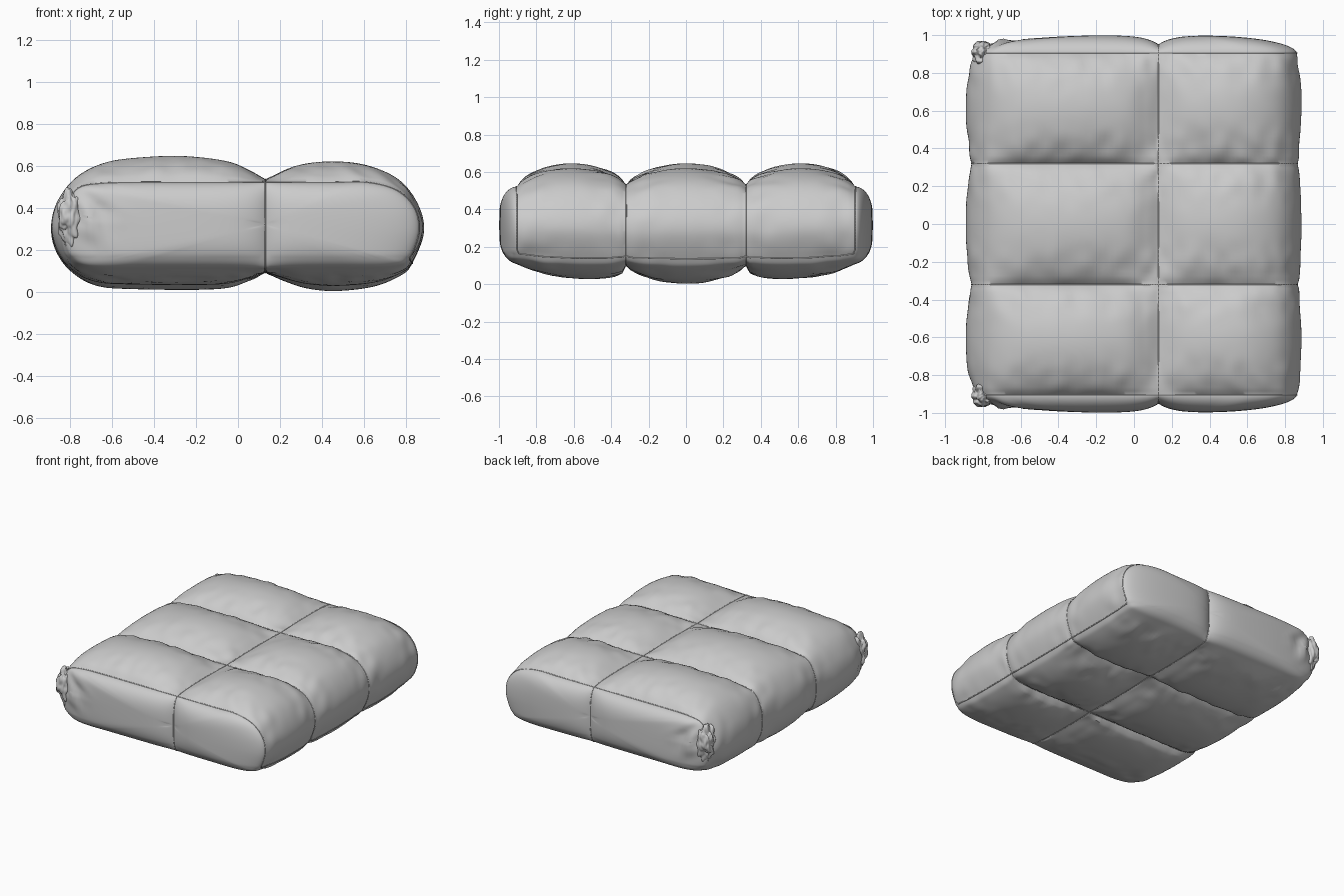
import bpy, bmesh, math
from mathutils import Vector, noise

if "Cube" in bpy.data.objects:
    bpy.data.objects.remove(bpy.data.objects["Cube"])

SX = 0.13          # lengthwise seam plane
N = 8              # samples per profile span
M = 28             # samples per cushion cell

# Profile rows: puffed x, z / stitched-seam x, z
LEFT = [(.13, .535, .13, .53), (.06, .575, .05, .53), (-.05, .62, -.08, .53),
        (-.25, .645, -.3, .53), (-.45, .64, -.5, .53), (-.63, .615, -.68, .525),
        (-.77, .545, -.79, .5), (-.86, .43, -.845, .41), (-.89, .31, -.86, .31),
        (-.87, .2, -.845, .2), (-.8, .1, -.79, .125), (-.68, .03, -.68, .1),
        (-.5, .012, -.5, .1), (-.1, .012, -.1, .1), (.05, .05, .05, .1),
        (.13, .09, .13, .1)]
RIGHT = [(.13, .09, .13, .1), (.22, .05, .22, .1), (.33, .015, .33, .1),
         (.47, .003, .47, .1), (.65, .025, .65, .1), (.78, .08, .77, .115),
         (.83, .135, .82, .15), (.885, .28, .865, .28), (.86, .41, .845, .4),
         (.77, .53, .76, .49), (.62, .6, .62, .53), (.45, .62, .45, .53),
         (.28, .6, .28, .53), (.13, .535, .13, .53)]


def spline(rows):
    """Catmull-Rom through the rows, without the last point."""
    pts = [Vector(r) for r in rows]
    pts = [2 * pts[0] - pts[1]] + pts + [2 * pts[-1] - pts[-2]]
    out = []
    for a, b, c, d in zip(pts, pts[1:], pts[2:], pts[3:]):
        for k in range(N):
            t = k / N
            out.append(0.5 * (2 * b + (c - a) * t + (2 * a - 5 * b + 4 * c - d) * t * t
                              + (3 * b - a - 3 * c + d) * t ** 3))
    return out


profile = spline(LEFT) + spline(RIGHT)
L = len(profile)
bottom_i = (len(LEFT) - 1) * N          # profile index of the bottom seam
hem_i = bottom_i + 6 * N                # profile index of the hem on the right end


def skin(i, cell, t):
    """Point on the wrapped panel: profile index, cell -1/0/1, t across the cell."""
    fx, fz, sx, sz = profile[i]
    if cell == 0:
        y, tt, edge = -.32 + .64 * t, t, 0
    else:
        y, tt, edge = cell * (.32 + .585 * t), t, t ** 2
    low = max(0, min(1, (.3 - fz) / .15))
    amp = 1
    if cell:
        tt = t ** (1 - .35 * low)
        amp = 1 - .25 * low
    b = max(0, 1 - (2 * tt - 1) ** 2) ** .75
    ex = sx * (.965 if sx < 0 else .995)
    ez = .32 + (sz - .32) * .95
    x0, z0 = sx + (ex - sx) * edge, sz + (ez - sz) * edge
    p = Vector((x0 + (fx - x0) * b * amp, y, z0 + (fz - z0) * b * amp))
    # small gathers beside the stitching
    w = .012 * noise.noise(Vector((p.x * 13, p.y * 9, p.z * 6))) * 4 * b * (1 - b)
    d = Vector((fx - sx, 0, fz - sz))
    if d.length > .01:
        p += d.normalized() * w
    p.z = max(p.z, 0)
    return p


bm = bmesh.new()
rings = []
stations = ([(-1, 1 - k / M) for k in range(M)] + [(0, k / M) for k in range(M)]
            + [(1, k / M) for k in range(M + 1)])
for cell, t in stations:
    rings.append([bm.verts.new(skin(i, cell, t)) for i in range(L)])


def bridge(a, b):
    for i in range(L):
        j = (i + 1) % L
        bm.faces.new((a[i], a[j], b[j], b[i]))


for a, b in zip(rings, rings[1:]):
    bridge(a, b)

# Bulging side panels, closed toward the lengthwise seam
cap_rings = {}
K = 26
for side, rim in ((-1, rings[0]), (1, rings[-1])):
    def cap_point(x, z, s):
        g = 1 - .52 * math.exp(-abs(x - SX) / .075)
        h = .096 * max(0, 1 - s ** 3) ** .55 * g
        # crumpled gather at the left corners
        c = math.exp(-((x + .76) / .13) ** 2 - ((z - .36) / .13) ** 2) * (1 - s ** 10)
        fold = noise.noise(Vector((x * 13 + z * 8, z * 9, 3.1)))
        return Vector((x, side * (.905 + h + c * (.012 + .045 * fold)), z))
    prev, cap = rim, [rim]
    for k in range(1, K):
        s = math.cos(k / K * math.pi / 2)
        ring = [bm.verts.new(cap_point(SX + (v.co.x - SX) * s, .32 + (v.co.z - .32) * s, s))
                for v in rim]
        bridge(prev, ring)
        prev = ring
        cap.append(ring)
    tip = bm.verts.new(cap_point(SX, .32, 0))
    for i in range(L):
        bm.faces.new((prev[i], prev[(i + 1) % L], tip))
    cap_rings[side] = cap

# Soften the unstitched lower side edges
soft = [v for v in bm.verts if abs(v.co.y) > .83 and v.co.z < .17 and abs(v.co.x - SX) > .02]
for _ in range(14):
    bmesh.ops.smooth_vert(bm, verts=soft, factor=.5, use_axis_x=True, use_axis_y=True, use_axis_z=True)
bmesh.ops.recalc_face_normals(bm, faces=bm.faces)

# Seam paths taken from the surface
paths = []
for k in (M, 2 * M):
    paths.append(([v.co.copy() for v in rings[k]], True))
order = list(range(hem_i, L)) + list(range(0, 9 * N))
for r in (rings[0], rings[-1]):
    paths.append(([r[i].co.copy() for i in order], False))
paths.append(([r[hem_i].co.copy() for r in rings], False))
loop = [r[0].co.copy() for r in rings]
loop += [r[0].co.copy() for r in cap_rings[1][1:]]
loop += [r[bottom_i].co.copy() for r in reversed(cap_rings[1])]
loop += [r[bottom_i].co.copy() for r in reversed(rings[:-1])]
loop += [r[bottom_i].co.copy() for r in cap_rings[-1][1:]]
loop += [r[0].co.copy() for r in reversed(cap_rings[-1][1:])]
paths.append((loop, True))


def finish(bm, name, angle):
    me = bpy.data.meshes.new(name)
    bm.to_mesh(me)
    bm.free()
    ob = bpy.data.objects.new(name, me)
    bpy.context.collection.objects.link(ob)
    bpy.ops.object.select_all(action='DESELECT')
    ob.select_set(True)
    bpy.context.view_layer.objects.active = ob
    bpy.ops.object.shade_smooth_by_angle(angle=math.radians(angle))
    return ob


finish(bm, "quilted_cushion", 40)

# Stitched seam cords
cu = bpy.data.curves.new("seam_cords", 'CURVE')
cu.dimensions = '3D'
cu.bevel_depth = .0035
cu.bevel_resolution = 1
for pts, closed in paths:
    sp = cu.splines.new('POLY')
    sp.points.add(len(pts) - 1)
    for q, p in zip(sp.points, pts):
        q.co = (*p, 1)
    sp.use_cyclic_u = closed
bpy.context.collection.objects.link(bpy.data.objects.new("seam_cords", cu))

# Bunched cloth at the two left corners
for side, name in ((-1, "front_corner_bunch"), (1, "back_corner_bunch")):
    eb = bmesh.new()
    bmesh.ops.create_icosphere(eb, subdivisions=5, radius=1)
    for v in eb.verts:
        n = v.co.copy()
        r = 1 + .35 * noise.noise(Vector((n.x * 1.6, n.y * 1.6, n.z * 2.2 + 5)))
        r += .12 * noise.noise(n * 4)
        v.co = Vector((-.80 + n.x * r * .062, side * (.905 + n.y * r * .058), .36 + n.z * r * .13))
    bmesh.ops.recalc_face_normals(eb, faces=eb.faces)
    finish(eb, name, 50)
